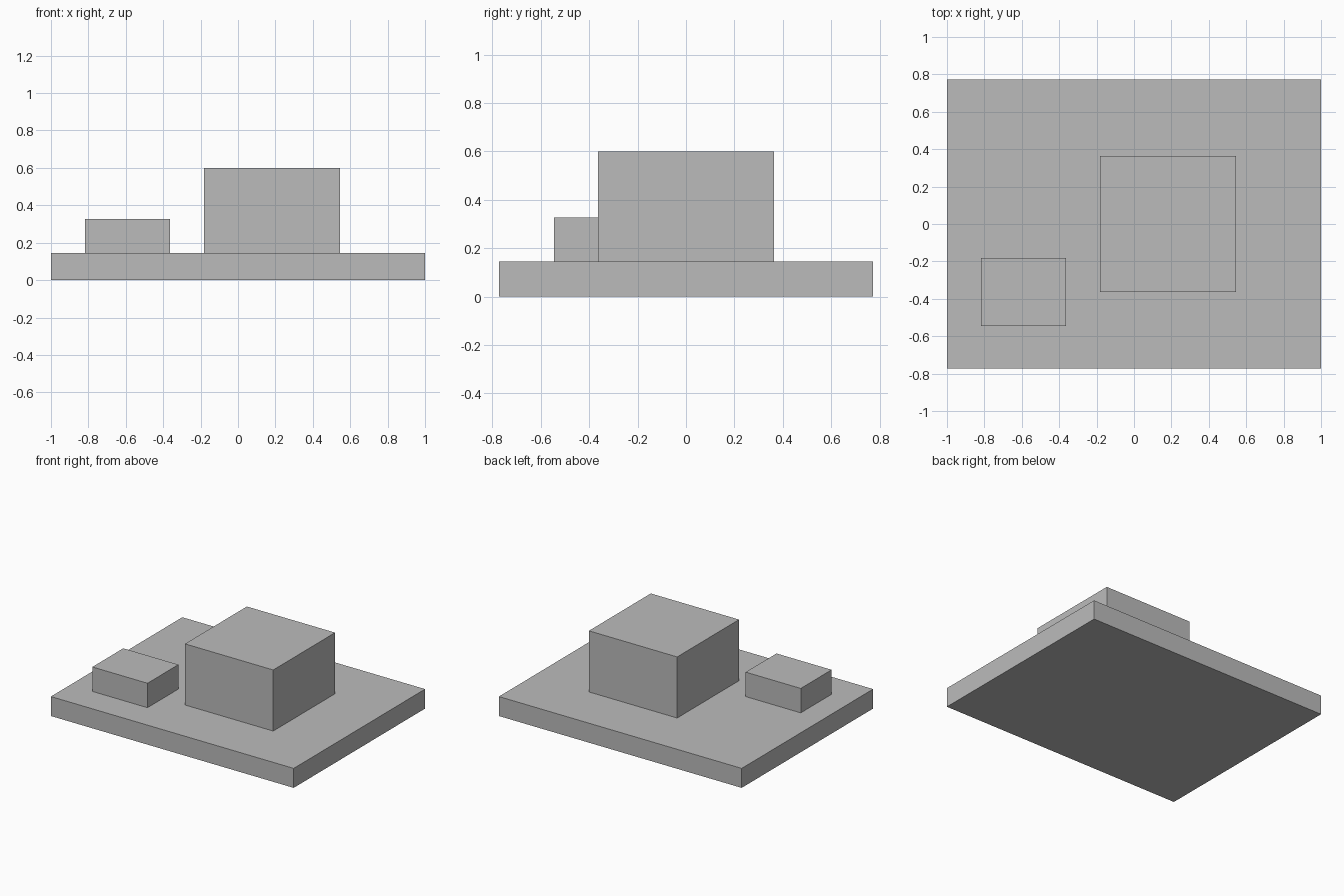
import bpy
import bmesh
from mathutils import Vector

default_cube = bpy.data.objects.get("Cube")
if default_cube:
    bpy.data.objects.remove(default_cube, do_unlink=True)

# One plain grey for every part
grey = bpy.data.materials.new("plain grey")
grey.use_nodes = True
colour = (0.5, 0.5, 0.5, 1.0)
grey.diffuse_color = colour
grey.node_tree.nodes["Principled BSDF"].inputs["Base Color"].default_value = colour


def add_box(name, low, high):
    """Flat-shaded box between two opposite corners."""
    low, high = Vector(low), Vector(high)
    bm = bmesh.new()
    bmesh.ops.create_cube(bm, size=1)
    bmesh.ops.scale(bm, vec=high - low, verts=bm.verts)
    mesh = bpy.data.meshes.new(name)
    bm.to_mesh(mesh)
    bm.free()
    mesh.materials.append(grey)
    box = bpy.data.objects.new(name, mesh)
    box.location = (low + high) / 2
    bpy.context.collection.objects.link(box)
    return box


base_top = 0.145

# Wide slab with two blocks standing on it
add_box("base_slab", (-1, -0.773, 0), (1, 0.773, base_top))
add_box("large_block", (-0.182, -0.364, base_top), (0.545, 0.364, 0.6))
add_box("small_block", (-0.818, -0.545, base_top), (-0.364, -0.182, 0.327))
